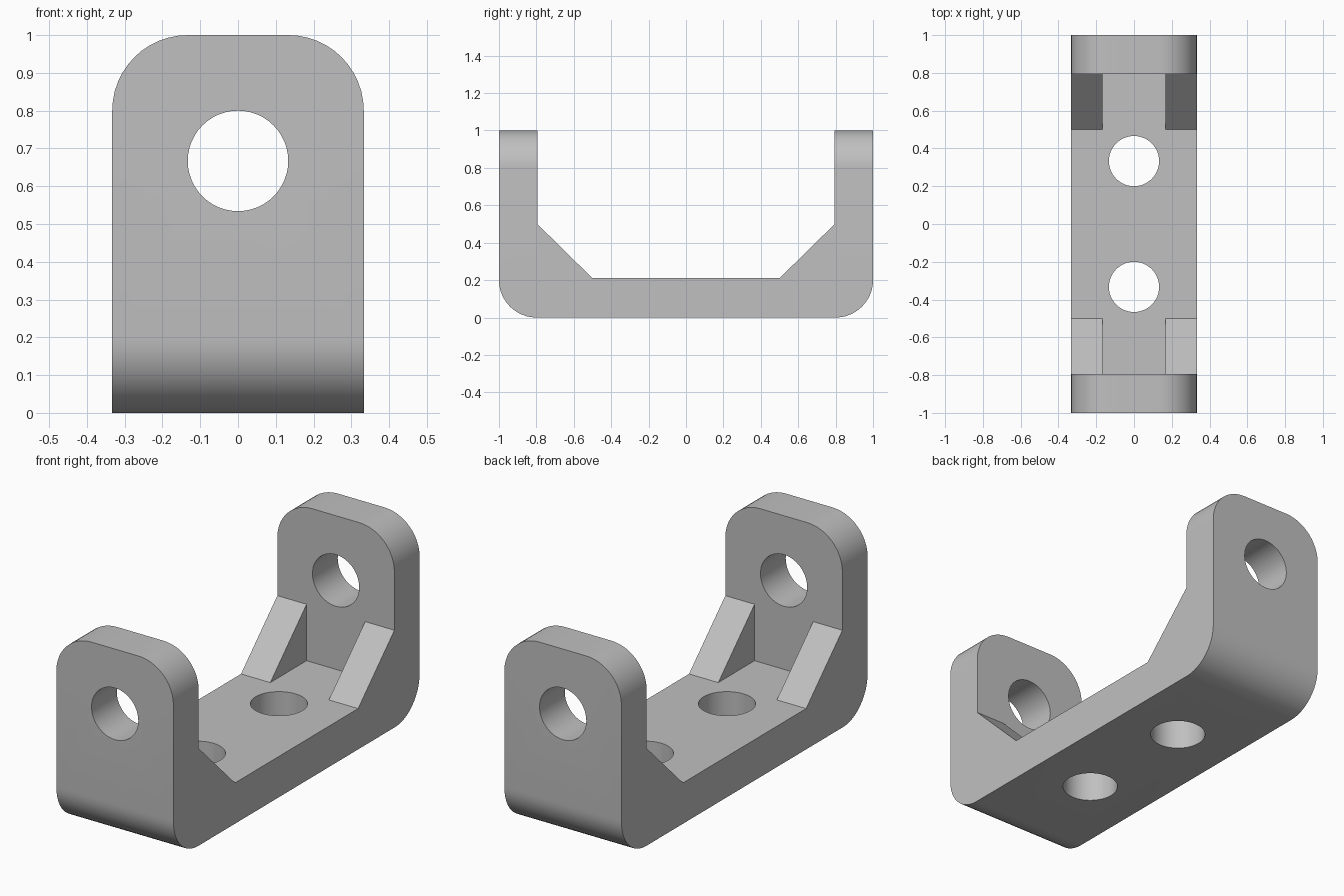
import bpy, bmesh, math
from mathutils import Vector

HALF_W, HALF_L, HEIGHT = 0.333, 1.0, 1.0
WALL, FLOOR = 0.205, 0.21
RADIUS, HOLE = 0.2, 0.133

default = bpy.data.objects.get("Cube")
if default:
    bpy.data.objects.remove(default, do_unlink=True)

steel = bpy.data.materials.new("plain_grey")
steel.use_nodes = True
grey = (0.527, 0.527, 0.527, 1)
steel.diffuse_color = grey
steel.node_tree.nodes["Principled BSDF"].inputs["Base Color"].default_value = grey


def arc(cx, cz, start, steps=12):
    """Quarter-circle corner points, counterclockwise from a start angle."""
    angles = [math.radians(start + 90 * i / steps) for i in range(steps + 1)]
    return [(cx + RADIUS * math.cos(a), cz + RADIUS * math.sin(a)) for a in angles]


def prism(name, points, axis, low, high):
    """Extrude a flat outline (horizontal, z) along x or y."""
    def place(u, z):
        return (low, u, z) if axis == "x" else (u, low, z)
    bm = bmesh.new()
    face = bm.faces.new([bm.verts.new(place(*p)) for p in points])
    extruded = bmesh.ops.extrude_face_region(bm, geom=[face])["geom"]
    shift = Vector((high - low, 0, 0) if axis == "x" else (0, high - low, 0))
    bmesh.ops.translate(bm, vec=shift, verts=[v for v in extruded if isinstance(v, bmesh.types.BMVert)])
    bmesh.ops.recalc_face_normals(bm, faces=bm.faces)
    mesh = bpy.data.meshes.new(name)
    bm.to_mesh(mesh)
    bm.free()
    mesh.materials.append(steel)
    obj = bpy.data.objects.new(name, mesh)
    bpy.context.collection.objects.link(obj)
    return obj


def activate(obj):
    bpy.ops.object.select_all(action="DESELECT")
    obj.select_set(True)
    bpy.context.view_layer.objects.active = obj


def boolean(target, cutter, operation):
    activate(target)
    mod = target.modifiers.new("cut", "BOOLEAN")
    mod.object, mod.operation, mod.solver = cutter, operation, "EXACT"
    bpy.ops.object.modifier_apply(modifier=mod.name)
    bpy.data.objects.remove(cutter, do_unlink=True)


def drill(target, location, tilt=0):
    bpy.ops.mesh.primitive_cylinder_add(vertices=48, radius=HOLE, depth=3 if tilt else 1,
                                        location=location, rotation=(tilt, 0, 0))
    cutter = bpy.context.object
    cutter.data.materials.append(steel)
    boolean(target, cutter, "DIFFERENCE")


# U-shaped bracket with rounded lower bends
inner = HALF_L - WALL
bend = HALF_L - RADIUS
profile = arc(-bend, RADIUS, 180) + arc(bend, RADIUS, 270) + [
    (HALF_L, HEIGHT), (inner, HEIGHT), (inner, FLOOR),
    (-inner, FLOOR), (-inner, HEIGHT), (-HALF_L, HEIGHT)]
bracket = prism("bracket", profile, "x", -HALF_W, HALF_W)

# Rounded upper corners of both upright plates
corner = HALF_W - RADIUS
shoulder = HEIGHT - RADIUS
for side in (-1, 1):
    outline = arc(side * corner, shoulder, 0 if side > 0 else 90)
    outline.append((side * (HALF_W + 0.1), HEIGHT + 0.1))
    # Run just past the tangent points so each trim is clean
    if side > 0:
        outline = [(HALF_W + 0.1, shoulder)] + outline[:-1] + [(corner, HEIGHT + 0.1), outline[-1]]
    else:
        outline = [(-corner, HEIGHT + 0.1)] + outline[:-1] + [(-HALF_W - 0.1, shoulder), outline[-1]]
    boolean(bracket, prism("corner_cutter", outline, "y", -1.1, 1.1), "DIFFERENCE")

# Pivot holes through the uprights and mounting holes through the floor
drill(bracket, (0, 0, 0.667), math.pi / 2)
for y in (-0.333, 0.333):
    drill(bracket, (0, y, 0))

activate(bracket)
bpy.ops.object.shade_smooth_by_angle(angle=math.radians(30))

# Four triangular gussets in the inside corners
for end, ydir in (("front", -1), ("back", 1)):
    for side, xdir in (("left", 1), ("right", -1)):
        triangle = [(ydir * 0.5, FLOOR), (ydir * inner, FLOOR), (ydir * inner, 0.5)]
        xs = sorted((xdir * HALF_W / 2, xdir * HALF_W))
        prism(f"{end}_{side}_gusset", triangle, "x", *xs)
